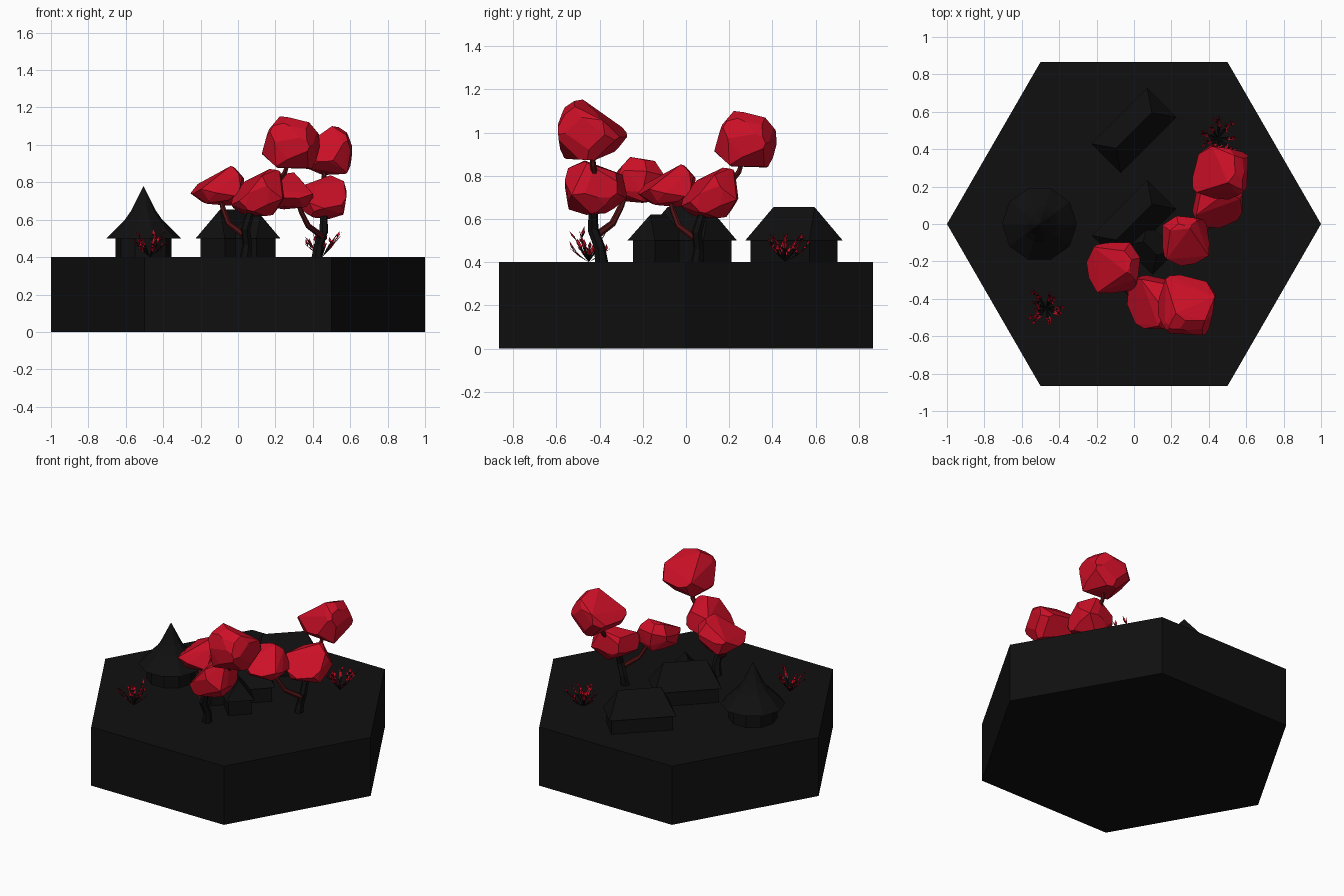
import bpy, bmesh, math, random
from mathutils import Vector, Matrix

if "Cube" in bpy.data.objects:
    bpy.data.objects.remove(bpy.data.objects["Cube"], do_unlink=True)

random.seed(4)
GROUND = 0.4
EAVE = 0.505


def make_material(name, colour):
    mat = bpy.data.materials.new(name)
    mat.use_nodes = True
    rgba = (*colour, 1)
    mat.diffuse_color = rgba
    for node in mat.node_tree.nodes:
        if node.type == 'BSDF_PRINCIPLED':
            node.inputs["Base Color"].default_value = rgba
            node.inputs["Roughness"].default_value = 0.9
    return mat


CHARCOAL = make_material("charcoal", (0.005, 0.005, 0.005))
BARK = make_material("dark_red_bark", (0.08, 0.006, 0.007))
CRIMSON = make_material("crimson", (0.6, 0.005, 0.02))


def add_object(name, mesh, *materials):
    for mat in materials:
        mesh.materials.append(mat)
    obj = bpy.data.objects.new(name, mesh)
    bpy.context.collection.objects.link(obj)
    return obj


def finish(bm, name, *materials, closed=True):
    if closed:
        bmesh.ops.recalc_face_normals(bm, faces=bm.faces)
    mesh = bpy.data.meshes.new(name)
    bm.to_mesh(mesh)
    bm.free()
    return add_object(name, mesh, *materials)


def lathe(name, sides, profile, material, location=(0, 0, 0)):
    """Closed faceted solid from (radius, height) pairs."""
    bm = bmesh.new()
    rings = []
    for radius, z in profile:
        angles = [math.tau * i / sides for i in range(sides)]
        rings.append([bm.verts.new((radius * math.cos(a), radius * math.sin(a), z)) for a in angles])
    for low, high in zip(rings, rings[1:]):
        for i in range(sides):
            j = (i + 1) % sides
            bm.faces.new((low[i], low[j], high[j], high[i]))
    bm.faces.new(rings[0])
    bm.faces.new(rings[-1])
    bmesh.ops.remove_doubles(bm, verts=bm.verts, dist=0.0001)
    obj = finish(bm, name, material)
    obj.location = location
    return obj


def hip_hut(name, centre, angle, length, width, ridge, top):
    """Box walls under a hipped roof; sizes are half extents."""
    place = Matrix.Translation((*centre, 0)) @ Matrix.Rotation(math.radians(angle), 4, 'Z')
    bm = bmesh.new()
    bmesh.ops.create_cube(bm, size=2)
    wall_height = EAVE - GROUND
    for v in bm.verts:
        v.co = (v.co.x * (length - 0.018), v.co.y * (width - 0.018),
                GROUND + wall_height * (v.co.z + 1) / 2)
    finish(bm, name + "_walls", CHARCOAL).matrix_world = place

    bm = bmesh.new()
    a, b, c, d = [bm.verts.new((x * length, y * width, EAVE - 0.005))
                  for x, y in ((-1, -1), (1, -1), (1, 1), (-1, 1))]
    e, f = [bm.verts.new((x * ridge, 0, top)) for x in (-1, 1)]
    for face in ((a, b, c, d), (a, b, f, e), (c, d, e, f), (b, c, f), (d, a, e)):
        bm.faces.new(face)
    finish(bm, name + "_roof", CHARCOAL).matrix_world = place


# Tree, modelled around the foot of its trunk
FOOT = Vector((0.04, -0.41, GROUND))


def limb(name, points, radii, material):
    """Tapered tube along a path."""
    curve = bpy.data.curves.new(name + "_path", 'CURVE')
    curve.dimensions = '3D'
    curve.bevel_depth = 1
    curve.bevel_resolution = 1
    curve.use_fill_caps = True
    spline = curve.splines.new('POLY')
    spline.points.add(len(points) - 1)
    for point, co, radius in zip(spline.points, points, radii):
        point.co = (*(Vector(co) - FOOT), 1)
        point.radius = radius
    path = bpy.data.objects.new(name + "_path", curve)
    bpy.context.collection.objects.link(path)
    bpy.context.view_layer.update()
    evaluated = path.evaluated_get(bpy.context.evaluated_depsgraph_get())
    mesh = bpy.data.meshes.new_from_object(evaluated)
    bpy.data.objects.remove(path, do_unlink=True)
    mesh.materials.clear()
    for poly in mesh.polygons:
        poly.use_smooth = False
    return add_object(name, mesh, material)


def canopy(name, front, side, spin):
    """Faceted blob: an icosahedron trimmed by a front and a side outline."""
    xs, ys, zs = [p[0] for p in front], [p[0] for p in side], [p[1] for p in front]
    low = Vector((min(xs), min(ys), min(zs)))
    high = Vector((max(xs), max(ys), max(zs)))
    centre, half = (low + high) / 2, (high - low) / 2
    bm = bmesh.new()
    bmesh.ops.create_icosphere(bm, subdivisions=1, radius=1.3)
    turn = Matrix.Rotation(spin, 3, 'Z') @ Matrix.Rotation(spin * 2, 3, 'X')
    for v in bm.verts:
        co = turn @ v.co
        v.co = centre + Vector((co.x * half.x, co.y * half.y, co.z * half.z))
    for axis, outline in ((0, front), (1, side)):
        for p, q in zip(outline, outline[1:] + outline[:1]):
            normal, start = Vector((0, 0, 0)), centre.copy()
            normal[axis], normal[2] = q[1] - p[1], p[0] - q[0]
            start[axis], start[2] = p
            if normal.dot(centre - start) > 0:
                normal.negate()
            # a slight tilt keeps the facets irregular
            normal[1 - axis] = random.uniform(-0.25, 0.25) * normal.length
            bmesh.ops.bisect_plane(bm, geom=bm.verts[:] + bm.edges[:] + bm.faces[:],
                                   plane_co=start, plane_no=normal.normalized(), clear_outer=True)
    corners = [v.co - FOOT for v in bm.verts]
    bm.free()
    bm = bmesh.new()
    for co in corners:
        bm.verts.new(co)
    bmesh.ops.remove_doubles(bm, verts=bm.verts, dist=0.012)
    result = bmesh.ops.convex_hull(bm, input=bm.verts)
    bmesh.ops.delete(bm, geom=list(set(result["geom_interior"])), context='VERTS')
    return finish(bm, name, CRIMSON)


tree = [
    limb("trunk", [(.04, -.39, .39), (.05, -.4, .47), (.04, -.43, .55), (.08, -.43, .68)],
         [.032, .026, .026, .02], CHARCOAL),
    limb("side_branch", [(.03, -.42, .52), (-.05, -.34, .58), (-.08, -.3, .66), (-.1, -.27, .74)],
         [.018, .016, .014, .01], BARK),
    limb("top_branch", [(.08, -.43, .66), (.2, -.42, .79), (.25, -.43, .85), (.28, -.44, .95)],
         [.018, .016, .014, .01], BARK),
    canopy("side_canopy",
           [(-.25, .74), (-.07, .9), (-.03, .89), (.03, .82), (.02, .69), (-.15, .67)],
           [(-.37, .74), (-.32, .85), (-.26, .9), (-.16, .88), (-.1, .78), (-.11, .69), (-.33, .67)], .4),
    canopy("middle_canopy",
           [(-.04, .68), (.1, .84), (.17, .88), (.23, .86), (.24, .7), (.21, .63), (.06, .62)],
           [(-.56, .76), (-.54, .85), (-.47, .88), (-.31, .82), (-.28, .7), (-.4, .62), (-.54, .64)], .9),
    canopy("top_canopy",
           [(.13, .95), (.18, 1.1), (.23, 1.16), (.35, 1.16), (.43, 1.06), (.42, .88), (.36, .86), (.2, .89)],
           [(-.59, 1.03), (-.57, 1.1), (-.5, 1.16), (-.41, 1.13), (-.28, .98), (-.4, .87), (-.58, .88)], 1.3),
]
for part in tree:
    twin = part.copy()
    bpy.context.collection.objects.link(twin)
    twin.name = "back_" + part.name
    part.name = "front_" + part.name
    part.location = FOOT
    twin.location = (0.44, 0.05, GROUND)
    twin.rotation_euler.z = math.pi / 2
    twin.scale = (0.93, 0.93, 0.93)


# Spiky bushes: stems carrying folded leaves with red tips
def leaf(bm, root, tip, width):
    along = tip - root
    across = along.cross(Vector((0, 0, 1))).normalized() * width
    middle = root + along * 0.5
    lift = Vector((0, 0, -width * 0.6))
    base, left, right, fold, point = [bm.verts.new(co) for co in
                                      (root, middle + across, middle - across, middle + lift, tip)]
    for face in ((base, fold, left), (base, right, fold)):
        bm.faces.new(face)
    for face in ((left, fold, point), (fold, right, point)):
        bm.faces.new(face).material_index = 1


def bush(name, x, y):
    bm = bmesh.new()
    stems = 9
    for i in range(stems):
        angle = math.tau * i / stems + random.uniform(-0.2, 0.2)
        reach = random.uniform(0.05, 0.1)
        end = Vector((reach * math.cos(angle), reach * math.sin(angle), random.uniform(0.05, 0.12)))
        leaf(bm, Vector((0, 0, 0)), end * 1.3, 0.01)
        for step in (0.5, 0.75, 0.95):
            turn = angle + random.uniform(-1.1, 1.1)
            out = Vector((math.cos(turn), math.sin(turn), random.uniform(0.6, 1.8))).normalized()
            leaf(bm, end * step, end * step + out * random.uniform(0.04, 0.07), 0.009)
    finish(bm, name, CHARCOAL, CRIMSON, closed=False).location = (x, y, GROUND)


bush("front_bush", -0.47, -0.45)
bush("back_bush", 0.45, 0.46)

# Hexagonal ground block
lathe("ground_block", 6, [(1, 0), (1, GROUND)], CHARCOAL)

# Round hut with a flared pointed roof
lathe("round_hut_walls", 10, [(0.15, GROUND), (0.15, EAVE)], CHARCOAL, (-0.505, 0, 0))
lathe("round_hut_roof", 10, [(0.2, EAVE - 0.005), (0.1, 0.6), (0.065, 0.65), (0, 0.78)],
      CHARCOAL, (-0.505, 0, 0))

# Rectangular huts, the middle one with an annex
hip_hut("back_hut", (0, 0.5), 45, 0.21, 0.11, 0.135, 0.655)
hip_hut("middle_hut", (0, 0.01), 45, 0.21, 0.11, 0.135, 0.655)
hip_hut("annex", (0.085, -0.13), -45, 0.11, 0.09, 0.05, 0.62)
